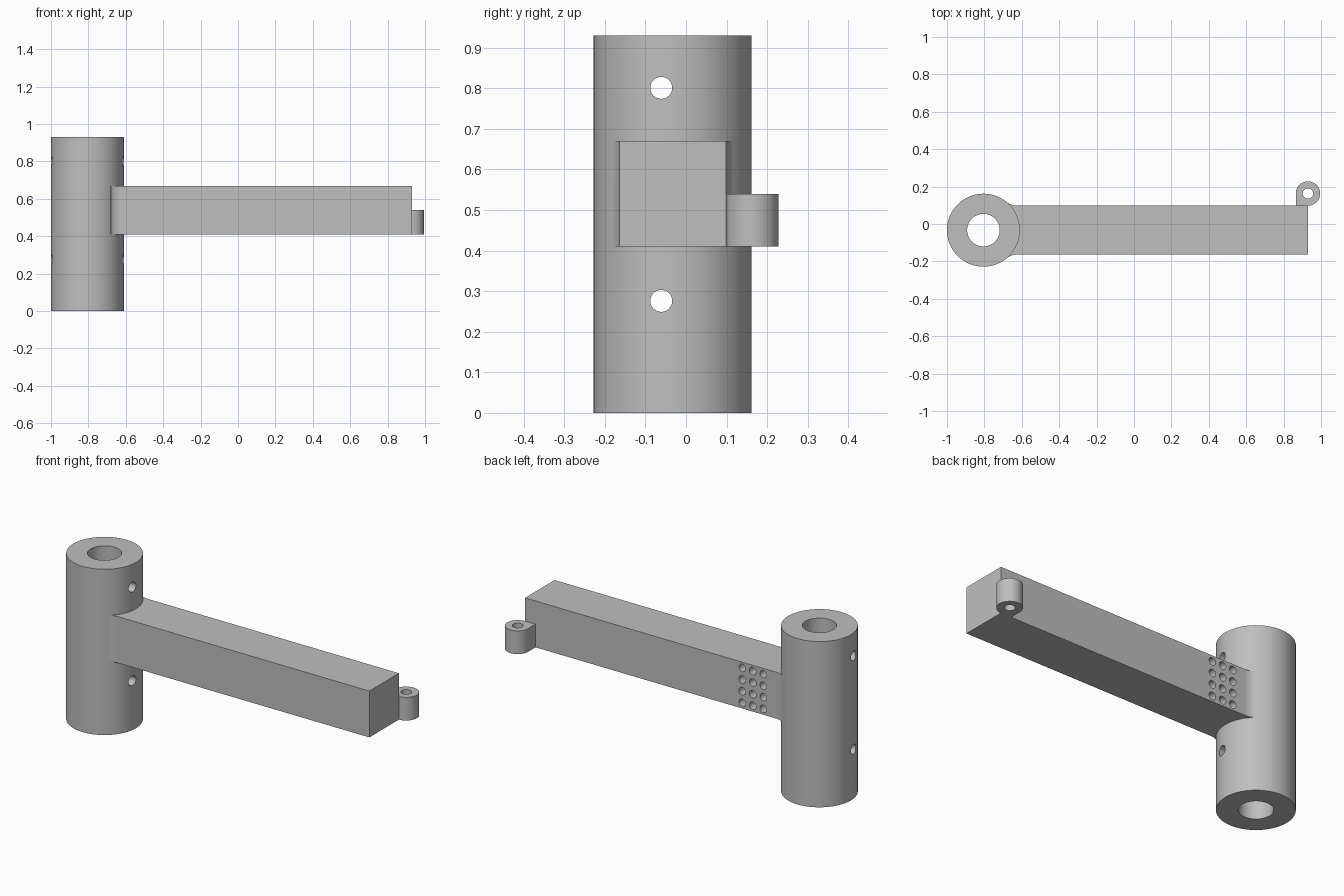
import bpy, bmesh, math
from mathutils import Matrix, Vector

if "Cube" in bpy.data.objects:
    bpy.data.objects.remove(bpy.data.objects["Cube"], do_unlink=True)

grey = bpy.data.materials.new("plain grey")
grey.use_nodes = True
colour = (0.52, 0.52, 0.52, 1)
grey.diffuse_color = colour
grey.node_tree.nodes["Principled BSDF"].inputs["Base Color"].default_value = colour

# Main dimensions
CX, CY, R, BORE, HEIGHT = -0.805, -0.033, 0.195, 0.087, 0.93
HALF, END, Z0, Z1 = 0.131, 0.93, 0.41, 0.67
FILLET, LUG = 0.082, 0.065


def add(name, bm):
    bmesh.ops.recalc_face_normals(bm, faces=bm.faces)
    mesh = bpy.data.meshes.new(name)
    bm.to_mesh(mesh)
    bm.free()
    mesh.materials.append(grey)
    obj = bpy.data.objects.new(name, mesh)
    bpy.context.collection.objects.link(obj)
    return obj


def extrude(name, outline, z0, z1):
    bm = bmesh.new()
    face = bm.faces.new([bm.verts.new((x, y, z0)) for x, y in outline])
    top = bmesh.ops.extrude_face_region(bm, geom=[face])["geom"]
    bmesh.ops.translate(bm, vec=(0, 0, z1 - z0),
                        verts=[v for v in top if isinstance(v, bmesh.types.BMVert)])
    return add(name, bm)


def rods(name, centres, radius, length, axis, segments=32):
    """Several equal cylinders along one axis, in one object."""
    bm = bmesh.new()
    turn = Vector((0, 0, 1)).rotation_difference(Vector(axis)).to_matrix().to_4x4()
    for c in centres:
        bmesh.ops.create_cone(bm, cap_ends=True, segments=segments, radius1=radius,
                              radius2=radius, depth=length,
                              matrix=Matrix.Translation(c) @ turn)
    return add(name, bm)


def combine(target, tool, operation):
    mod = target.modifiers.new(operation, "BOOLEAN")
    mod.operation, mod.solver, mod.object = operation, "EXACT", tool
    bpy.context.view_layer.objects.active = target
    bpy.ops.object.modifier_apply(modifier=mod.name)
    bpy.data.objects.remove(tool, do_unlink=True)


def arc(cx, cy, r, a0, a1, n):
    return [(cx + r * math.cos(a0 + (a1 - a0) * i / n),
             cy + r * math.sin(a0 + (a1 - a0) * i / n)) for i in range(n + 1)]


# Upright sleeve
sleeve = rods("sleeve_and_arm", [(CX, CY, HEIGHT / 2)], R, HEIGHT, (0, 0, 1), 96)

# Arm with rounded fillets flowing into the sleeve
fy = HALF + FILLET
fx = math.sqrt((R + FILLET) ** 2 - fy ** 2)
start = math.atan2(-fy, -fx) + 2 * math.pi
upper = [(-0.7 - CX, 0.12)] + arc(fx, fy, FILLET, start, 1.5 * math.pi, 10)
upper.append((END - CX, HALF))
outline = upper + [(x, -y) for x, y in reversed(upper)]
arm = extrude("arm", [(CX + x, CY + y) for x, y in outline], Z0, Z1)

# Blind grid of small holes in the back of the arm
back = CY + HALF
grid = [(-0.418 - 0.065 * i, back, 0.4425 + 0.065 * j)
        for i in range(3) for j in range(4)]
combine(arm, rods("hole_grid", grid, 0.021, 0.26, (0, 1, 0), 24), "DIFFERENCE")
combine(sleeve, arm, "UNION")

# Vertical bore and two cross holes
combine(sleeve, rods("bore", [(CX, CY, HEIGHT / 2)], BORE, 2, (0, 0, 1), 64), "DIFFERENCE")
pins = [(CX, -0.061, z) for z in (0.276, 0.801)]
combine(sleeve, rods("cross_holes", pins, 0.027, 0.6, (1, 0, 0)), "DIFFERENCE")

# End lug: an eye with one square corner against the arm
ly = back + LUG
eye = arc(END, ly, LUG, -math.pi / 2, math.pi, 48) + [(END - LUG, back)]
lug = extrude("end_lug", eye, Z0, 0.54)
combine(lug, rods("lug_hole", [(END, ly, 0.5)], 0.028, 1, (0, 0, 1)), "DIFFERENCE")

for obj in (sleeve, lug):
    bpy.ops.object.select_all(action="DESELECT")
    obj.select_set(True)
    bpy.context.view_layer.objects.active = obj
    bpy.ops.object.shade_smooth_by_angle(angle=math.radians(25))
